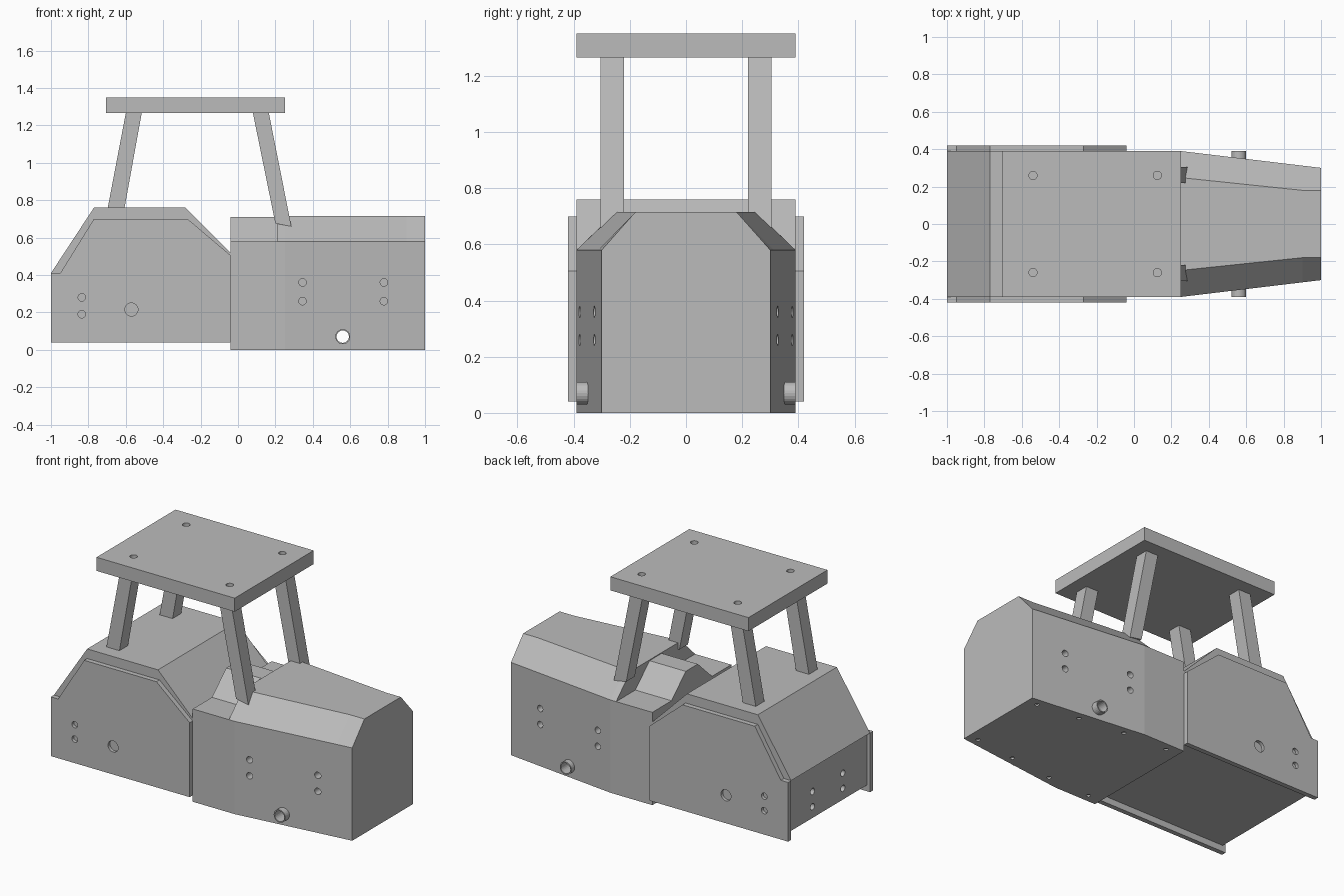
import bpy, bmesh
from math import pi
from mathutils import Matrix, Vector

old = bpy.data.objects.get("Cube")
if old:
    bpy.data.objects.remove(old, do_unlink=True)

grey = bpy.data.materials.new("plain_grey")
grey.use_nodes = True
colour = (0.5, 0.5, 0.5, 1)
grey.diffuse_color = colour
grey.node_tree.nodes["Principled BSDF"].inputs["Base Color"].default_value = colour


def finish(name, bm):
    bmesh.ops.recalc_face_normals(bm, faces=bm.faces)
    mesh = bpy.data.meshes.new(name)
    bm.to_mesh(mesh)
    bm.free()
    mesh.materials.append(grey)
    obj = bpy.data.objects.new(name, mesh)
    bpy.context.collection.objects.link(obj)
    return obj


def loft(name, rings):
    """Skin matching rings of points and cap both ends."""
    bm = bmesh.new()
    rows = [[bm.verts.new(p) for p in ring] for ring in rings]
    n = len(rows[0])
    for a, b in zip(rows, rows[1:]):
        for i in range(n):
            j = (i + 1) % n
            bm.faces.new((a[i], a[j], b[j], b[i]))
    bm.faces.new(rows[0])
    bm.faces.new(rows[-1])
    return finish(name, bm)


def side_prism(name, profile, y0, y1):
    return loft(name, [[(x, y, z) for x, z in profile] for y in (y0, y1)])


def plan_prism(name, outline, z0, z1):
    return loft(name, [[(x, y, z) for x, y in outline] for z in (z0, z1)])


def add_rod(bm, centre, axis, radius, length):
    turn = Vector((0, 0, 1)).rotation_difference(Vector(axis)).to_matrix().to_4x4()
    bmesh.ops.create_cone(bm, cap_ends=True, segments=24, radius1=radius, radius2=radius,
                          depth=length, matrix=Matrix.Translation(centre) @ turn)


def drill(obj, rods):
    """Cut all the round holes in one go, then drop the cutter."""
    bm = bmesh.new()
    for rod in rods:
        add_rod(bm, *rod)
    cutter = finish("hole_cutter", bm)
    cutter.hide_render = True
    mod = obj.modifiers.new("holes", 'BOOLEAN')
    mod.operation = 'DIFFERENCE'
    mod.solver = 'EXACT'
    mod.object = cutter
    bpy.context.view_layer.update()
    graph = bpy.context.evaluated_depsgraph_get()
    mesh = bpy.data.meshes.new_from_object(obj.evaluated_get(graph))
    obj.modifiers.clear()
    obj.data = mesh
    bpy.data.objects.remove(cutter, do_unlink=True)


X, Y, Z = (1, 0, 0), (0, 1, 0), (0, 0, 1)
SIDES = (("right", -1), ("left", 1))


def half_width(x):
    return 0.39 - max(0, x - 0.25) * 0.12


# Tapered front body: floor plate, lower and upper shells
outline = [(-0.04, -0.39), (0.25, -0.39), (1, -0.3), (1, 0.3), (0.25, 0.39), (-0.04, 0.39)]
floor = plan_prism("floor_plate", outline, 0, 0.02)
lower = plan_prism("lower_front_body", outline, 0.02, 0.21)
upper = plan_prism("upper_front_body", outline, 0.21, 0.58)

drill(floor, [((x, s * (half_width(x) - 0.05), 0), Z, 0.013, 0.02)
              for x in (0.05, 0.35, 0.65, 0.93) for s in (-1, 1)])
drill(lower, [((0.56, 0, 0.07), Y, 0.036, 1)])
drill(upper, [((x, s * half_width(x), z), Y, 0.02, 0.1)
              for x in (0.345, 0.78) for z in (0.26, 0.36) for s in (-1, 1)])

# Hood with sloping shoulders
stations = [(0.21, 0.39, 0.25), (0.25, 0.39, 0.248), (0.9, 0.312, 0.18), (1, 0.3, 0.18)]
loft("hood", [[(x, -w, 0.58), (x, -t, 0.715), (x, t, 0.715), (x, w, 0.58)]
              for x, w, t in stations])

# Raised ridge between hood and rear body
loft("centre_ridge", [[(x, -0.2, 0.58), (x, -0.06, 0.71), (x, 0.06, 0.71), (x, 0.2, 0.58)]
                      for x in (-0.04, 0.21)])

# Rear body
rear = side_prism("rear_body", [(-0.98, 0.08), (-0.98, 0.41), (-1, 0.41), (-0.77, 0.76),
                                (-0.28, 0.76), (-0.04, 0.52), (-0.04, 0.08)], -0.39, 0.39)
drill(rear, [((-0.98, y, z), X, 0.02, 0.1) for y in (-0.15, 0.15) for z in (0.15, 0.245)])

for side, s in SIDES:
    # Side plates
    plate = side_prism(side + "_side_plate",
                       [(-1, 0.04), (-1, 0.41), (-0.95, 0.41), (-0.77, 0.7),
                        (-0.27, 0.7), (-0.04, 0.505), (-0.04, 0.04)], s * 0.39, s * 0.42)
    drill(plate, [((-0.835, s * 0.42, 0.19), Y, 0.02, 0.04),
                  ((-0.835, s * 0.42, 0.28), Y, 0.02, 0.04),
                  ((-0.57, s * 0.42, 0.215), Y, 0.035, 0.04)])

    # Open side pipes
    bm = bmesh.new()
    add_rod(bm, (0.56, s * 0.345, 0.07), Y, 0.04, 0.09)
    pipe = finish(side + "_pipe", bm)
    drill(pipe, [((0.56, s * 0.345, 0.07), Y, 0.033, 0.2)])

    # Leaning roof posts
    for place, profile in (
            ("rear", [(-0.7, 0.74), (-0.61, 0.74), (-0.515, 1.265), (-0.6, 1.265)]),
            ("front", [(0.2, 0.675), (0.285, 0.66), (0.165, 1.265), (0.08, 1.265)])):
        side_prism(f"{side}_{place}_post", profile, s * 0.22, s * 0.305)

# Flat roof with four screw holes
roof = plan_prism("roof", [(-0.705, -0.39), (0.25, -0.39), (0.25, 0.39), (-0.705, 0.39)],
                  1.265, 1.35)
drill(roof, [((x, y, 1.35), Z, 0.022, 0.06) for x in (-0.54, 0.125) for y in (-0.26, 0.26)])
